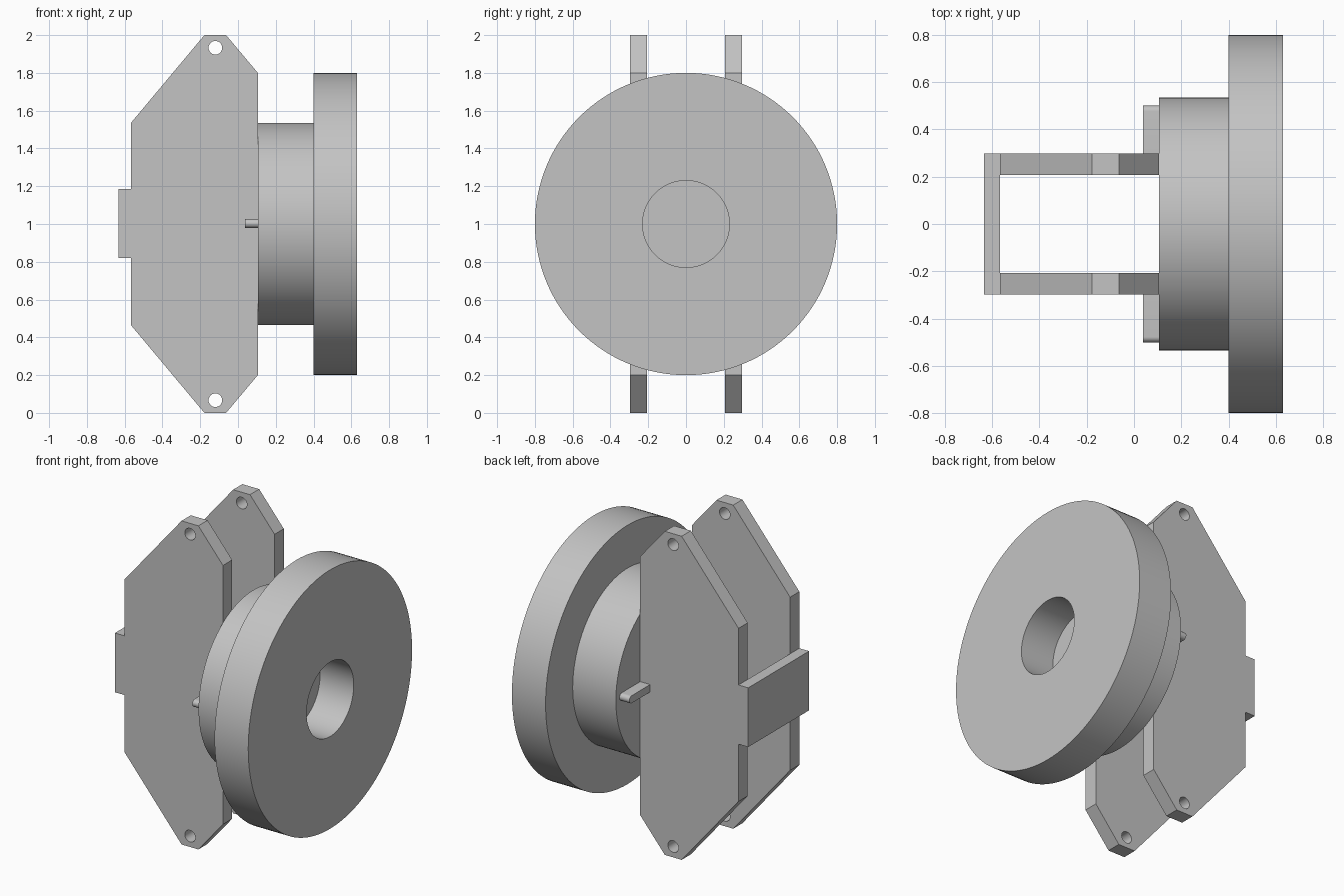
import bpy, bmesh
from math import pi, sin, cos, radians

cube = bpy.data.objects.get("Cube")
if cube:
    bpy.data.objects.remove(cube, do_unlink=True)

grey = bpy.data.materials.new("plain_grey")
grey.use_nodes = True
colour = (0.55, 0.55, 0.55, 1)
grey.diffuse_color = colour
grey.node_tree.nodes["Principled BSDF"].inputs["Base Color"].default_value = colour


def finish(obj):
    """Weld, fix normals, colour and shade one part."""
    bm = bmesh.new()
    bm.from_mesh(obj.data)
    bmesh.ops.remove_doubles(bm, verts=bm.verts, dist=0.0001)
    bmesh.ops.recalc_face_normals(bm, faces=bm.faces)
    bm.to_mesh(obj.data)
    bm.free()
    obj.data.materials.clear()
    obj.data.materials.append(grey)
    bpy.ops.object.select_all(action='DESELECT')
    obj.select_set(True)
    bpy.context.view_layer.objects.active = obj
    bpy.ops.object.shade_smooth_by_angle(angle=radians(30))


def arc(cx, cy, r, start, sweep, n):
    return [(cx + r * cos(start + sweep * i / n), cy + r * sin(start + sweep * i / n))
            for i in range(n)]


def extruded(name, outlines, thickness, location, rotation):
    """Solid from a flat outline plus optional hole outlines."""
    curve = bpy.data.curves.new(name, 'CURVE')
    curve.dimensions = '2D'
    curve.fill_mode = 'BOTH'
    curve.extrude = thickness / 2
    for points in outlines:
        spline = curve.splines.new('POLY')
        spline.points.add(len(points) - 1)
        for p, (x, y) in zip(spline.points, points):
            p.co = (x, y, 0, 1)
        spline.use_cyclic_u = True
    obj = bpy.data.objects.new(name, curve)
    bpy.context.collection.objects.link(obj)
    obj.location, obj.rotation_euler = location, rotation
    bpy.ops.object.select_all(action='DESELECT')
    obj.select_set(True)
    bpy.context.view_layer.objects.active = obj
    bpy.ops.object.convert(target='MESH')
    finish(bpy.context.object)


def turned(name, profile, segments=128):
    """Solid of (x, radius) points spun about the wheel axis at z = 1."""
    bm = bmesh.new()
    verts = [bm.verts.new((x, 0, r)) for x, r in profile]
    edges = [bm.edges.new(pair) for pair in zip(verts, verts[1:])]
    bmesh.ops.spin(bm, geom=verts + edges, cent=(0, 0, 0), axis=(1, 0, 0),
                   angle=2 * pi, steps=segments, use_merge=True)
    mesh = bpy.data.meshes.new(name)
    bm.to_mesh(mesh)
    bm.free()
    obj = bpy.data.objects.new(name, mesh)
    bpy.context.collection.objects.link(obj)
    obj.location.z = 1
    finish(obj)


# Wheel: wide flange with a blind bore, and the narrower hub, in one turning
turned("flanged_hub", [(0.105, 0), (0.105, 0.535), (0.4, 0.535), (0.4, 0.8),
                       (0.63, 0.8), (0.63, 0.23), (0.4, 0.23), (0.4, 0)])

# Side plates with a small hole at each tip
upper = [(0.105, 0.8), (-0.063, 1), (-0.178, 1), (-0.567, 0.535)]
outline = upper + [(x, -z) for x, z in reversed(upper)]
holes = [arc(-0.12, z, 0.036, 0, 2 * pi, 32) for z in (-0.933, 0.933)]
for side, name in ((-1, "front_plate"), (1, "back_plate")):
    extruded(name, [outline] + holes, 0.09, (0, side * 0.252, 1), (pi / 2, 0, 0))

# Round-ended keys on the hub, outside each plate
r = 0.023
for side, name in ((-1, "front_key"), (1, "back_key")):
    key = [(0.29, r), (0.29, -r)] + arc(0.5 - r, 0, r, -pi / 2, pi, 16) + [(0.5 - r, r)]
    key = [(side * y, z) for y, z in key]
    extruded(name, [key], 0.07, (0.072, 0, 1.003), (pi / 2, 0, pi / 2))

# Strap joining the two plates
strap = [(-0.297, -0.183), (0.297, -0.183), (0.297, 0.183), (-0.297, 0.183)]
extruded("rear_strap", [strap], 0.067, (-0.6, 0, 1.002), (pi / 2, 0, pi / 2))
